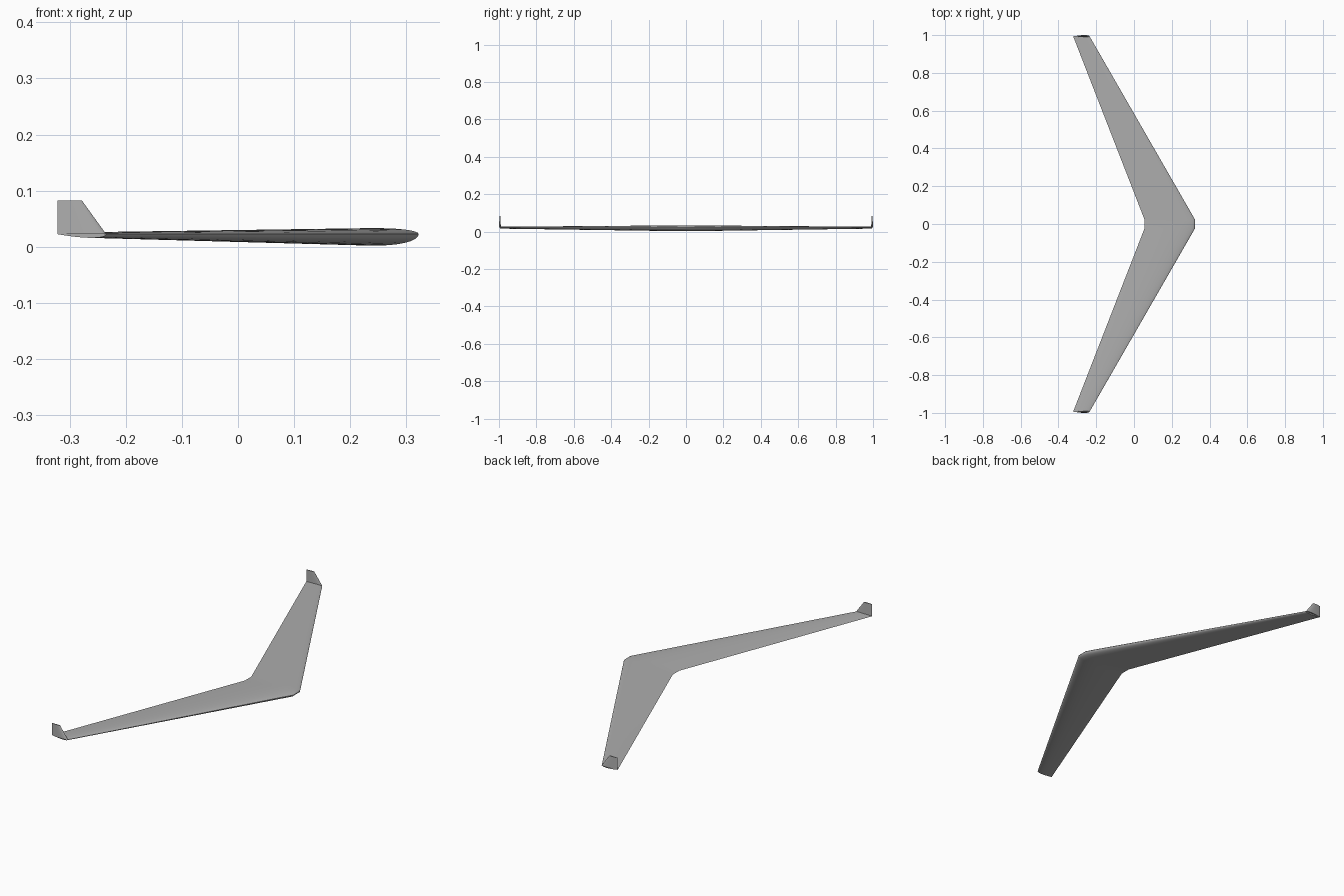
import bpy, bmesh, math
from mathutils import Vector

cube = bpy.data.objects.get("Cube")
if cube:
    bpy.data.objects.remove(cube, do_unlink=True)

grey = bpy.data.materials.new("plain grey")
grey.use_nodes = True
grey.diffuse_color = (0.42, 0.42, 0.42, 1)
grey.node_tree.nodes["Principled BSDF"].inputs["Base Color"].default_value = grey.diffuse_color

CHORD_Z = 0.0225   # height of the chord plane
TIP_Y = 0.9935     # chord plane of the winglets
STEPS = 20


def thickness(t):
    """Rounded-nose, sharp-tail thickness, peaking at 1 for t = 0.3."""
    return 2 * (1.4845 * math.sqrt(t) - 0.63 * t - 1.758 * t**2
                + 1.4215 * t**3 - 0.518 * t**4)


def airfoil():
    """Closed loop of (chord fraction, offset): tail, top, nose, belly."""
    ts = [(1 - math.cos(math.pi * i / STEPS)) / 2 for i in range(STEPS + 1)]
    top = [(t, 0.040 * thickness(t)) for t in reversed(ts)]
    belly = [(t, -0.077 * thickness(t)) for t in ts[1:-1]]
    return top + belly


def section(nose, tail, normal):
    """Airfoil between two points, its top side facing the normal."""
    nose, tail, normal = Vector(nose), Vector(tail), Vector(normal)
    chord = (tail - nose).length
    return [nose.lerp(tail, t) + normal * h * chord for t, h in airfoil()]


def loft(name, sections):
    bm = bmesh.new()
    rings = [[bm.verts.new(p) for p in s] for s in sections]
    count = len(rings[0])
    for a, b in zip(rings, rings[1:]):
        for i in range(count):
            j = (i + 1) % count
            bm.faces.new((a[i], a[j], b[j], b[i]))
    bm.faces.new(rings[0])
    bm.faces.new(rings[-1])
    bmesh.ops.recalc_face_normals(bm, faces=bm.faces)
    mesh = bpy.data.meshes.new(name)
    bm.to_mesh(mesh)
    bm.free()
    mesh.materials.append(grey)
    obj = bpy.data.objects.new(name, mesh)
    bpy.context.collection.objects.link(obj)
    bpy.ops.object.select_all(action='DESELECT')
    obj.select_set(True)
    bpy.context.view_layer.objects.active = obj
    bpy.ops.object.shade_smooth_by_angle(angle=math.radians(35))
    return obj


# Swept wing: tip, two root sections and the other tip
stations = [(-TIP_Y, -0.235, -0.322), (-0.025, 0.322, 0.055),
            (0.025, 0.322, 0.055), (TIP_Y, -0.235, -0.322)]
loft("swept_wing", [section((nose, y, CHORD_Z), (tail, y, CHORD_Z), (0, 0, 1))
                    for y, nose, tail in stations])

# Upright winglets, belly side outward
for side, name in ((1, "left_winglet"), (-1, "right_winglet")):
    y = side * TIP_Y
    loft(name, [section((nose, y, z), (-0.322, y, z), (0, -side, 0))
                for z, nose in ((CHORD_Z, -0.235), (0.082, -0.278))])
